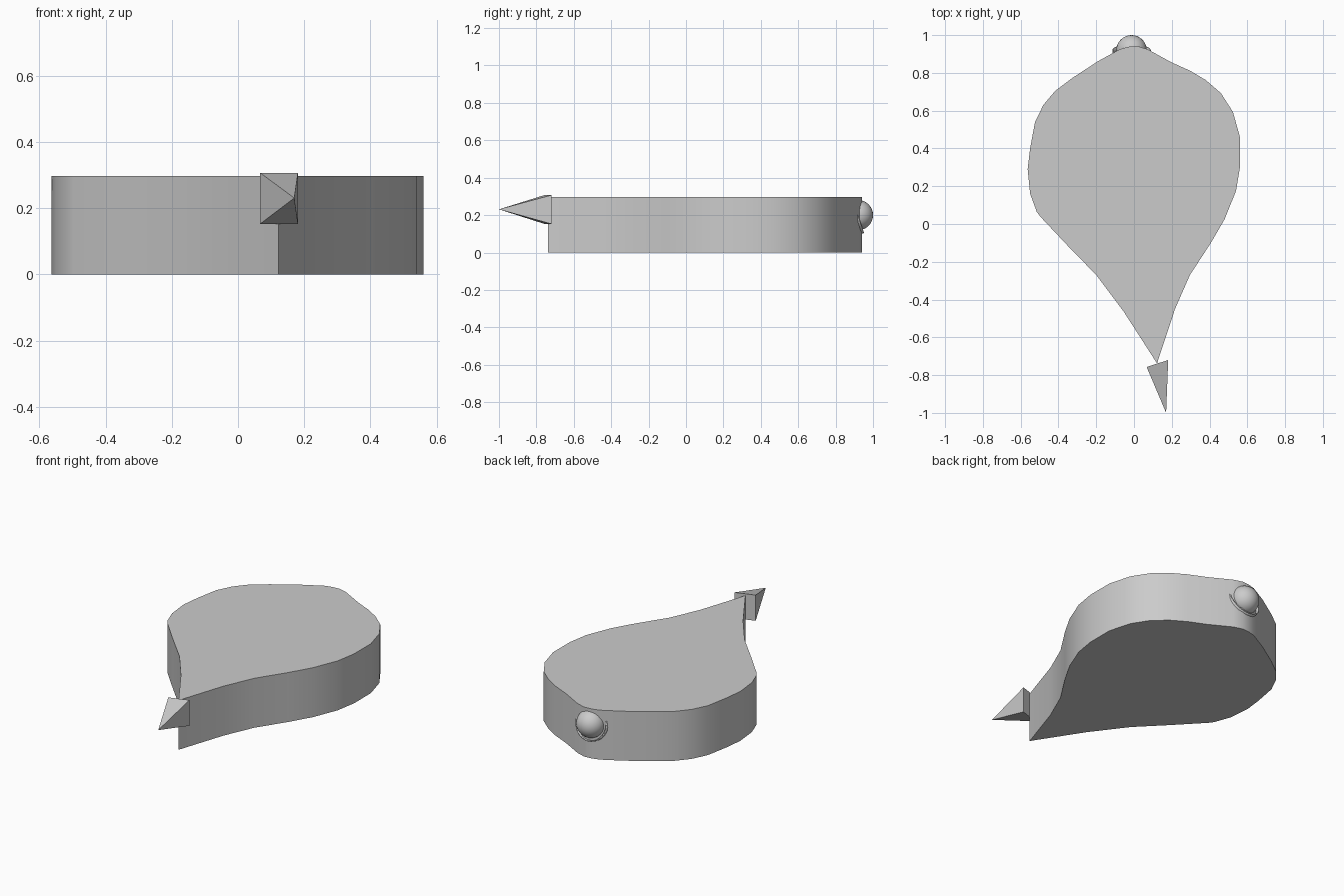
import bpy, bmesh, math
from mathutils import Matrix, Vector

if "Cube" in bpy.data.objects:
    bpy.data.objects.remove(bpy.data.objects["Cube"])

grey = bpy.data.materials.new("light_grey")
grey.diffuse_color = (0.6, 0.6, 0.6, 1)
grey.use_nodes = True
grey.node_tree.nodes["Principled BSDF"].inputs["Base Color"].default_value = grey.diffuse_color


def finish(name, bm, smooth=True):
    bmesh.ops.recalc_face_normals(bm, faces=bm.faces)
    mesh = bpy.data.meshes.new(name)
    bm.to_mesh(mesh)
    bm.free()
    mesh.materials.append(grey)
    ob = bpy.data.objects.new(name, mesh)
    bpy.context.collection.objects.link(ob)
    if smooth:
        bpy.ops.object.select_all(action='DESELECT')
        ob.select_set(True)
        bpy.context.view_layer.objects.active = ob
        bpy.ops.object.shade_smooth_by_angle(angle=math.radians(30))
    return ob


# Body: teardrop outline extruded upward
outline = [(.016, .942), (.07, .926), (.2, .855), (.3, .81), (.38, .762), (.46, .693),
           (.524, .593), (.561, .46), (.561, .3), (.54, .175), (.48, .026), (.407, -.1),
           (.296, -.27), (.217, -.45), (.122, -.738), (-.053, -.466), (-.2, -.27),
           (-.35, -.116), (-.497, .04), (-.515, .065), (-.55, .16), (-.563, .29),
           (-.55, .4), (-.524, .54), (-.48, .63), (-.418, .704), (-.328, .772),
           (-.19, .862), (-.074, .926), (-.03, .938)]
bm = bmesh.new()
base = bm.faces.new([bm.verts.new((x, y, 0)) for x, y in outline])
top = bmesh.ops.extrude_face_region(bm, geom=[base])
bmesh.ops.translate(bm, vec=(0, 0, .297),
                    verts=[v for v in top["geom"] if isinstance(v, bmesh.types.BMVert)])
if base not in bm.faces[:]:
    bm.faces.new([v for v in bm.verts if v.co.z < .01])
finish("body", bm)

# Pointed tip: four-sided pyramid with a closed base
bm = bmesh.new()
a, b = (.067, -.757), (.181, -.72)
ring = [bm.verts.new((*p, z)) for p, z in ((a, .153), (b, .153), (b, .307), (a, .307))]
apex = bm.verts.new((.17, -1, .231))
bm.faces.new(ring)
for i in range(4):
    bm.faces.new((ring[i], ring[(i + 1) % 4], apex))
finish("pointed_tip", bm, smooth=False)

# Ball
centre = Vector((-.013, .919, .2))
bm = bmesh.new()
bmesh.ops.create_uvsphere(bm, u_segments=32, v_segments=16, radius=.081,
                          matrix=Matrix.Translation(centre))
finish("ball", bm)

# Socket: half shell behind the ball, its rim tilted upward
bm = bmesh.new()
bmesh.ops.create_uvsphere(bm, u_segments=32, v_segments=16, radius=.102)
bmesh.ops.delete(bm, geom=[v for v in bm.verts if v.co.z > .001], context='VERTS')
bmesh.ops.transform(bm, verts=bm.verts, matrix=Matrix.Translation(centre)
                    @ Matrix.Rotation(math.radians(-71), 4, 'X'))
socket = finish("socket", bm)
shell = socket.modifiers.new("thickness", 'SOLIDIFY')
shell.thickness = .006
shell.offset = -1
